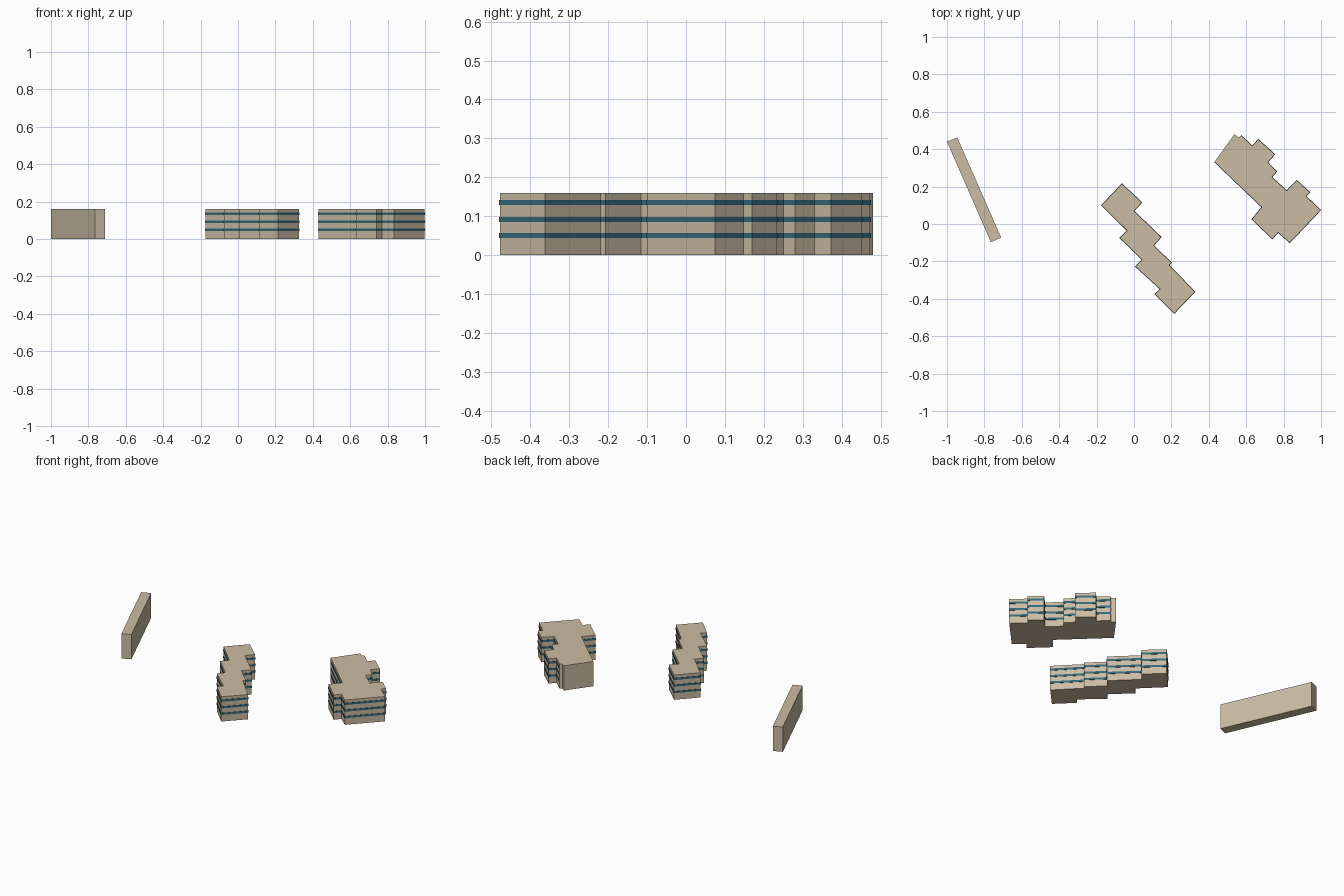
import bpy, bmesh
from mathutils import Vector

if "Cube" in bpy.data.objects:
    bpy.data.objects.remove(bpy.data.objects["Cube"])

HEIGHT = 0.16
BAND_Z = (0.05, 0.092, 0.135)
BAND_H = 0.013
PROUD = 0.002


def material(name, rgb):
    m = bpy.data.materials.new(name)
    m.diffuse_color = (*rgb, 1)
    m.use_nodes = True
    m.node_tree.nodes["Principled BSDF"].inputs["Base Color"].default_value = m.diffuse_color
    return m


stone = material("tan_stone", (0.60, 0.50, 0.37))
glass = material("blue_glass", (0.035, 0.14, 0.19))


def finish(bm, name, mat):
    me = bpy.data.meshes.new(name)
    bm.to_mesh(me)
    bm.free()
    me.materials.append(mat)
    ob = bpy.data.objects.new(name, me)
    bpy.context.collection.objects.link(ob)
    return ob


def block(name, outline):
    """Extrude a footprint to a flat-roofed block."""
    bm = bmesh.new()
    base = bm.faces.new([bm.verts.new((x, y, 0)) for x, y in outline])
    ext = bmesh.ops.extrude_face_region(bm, geom=[base], use_keep_orig=True)
    top = [v for v in ext["geom"] if isinstance(v, bmesh.types.BMVert)]
    bmesh.ops.translate(bm, vec=(0, 0, HEIGHT), verts=top)
    bmesh.ops.recalc_face_normals(bm, faces=bm.faces)
    return finish(bm, name, stone)


def offset(outline, d):
    """Mitred outward offset of a clockwise outline."""
    pts = [Vector(p) for p in outline]
    out = []
    for i, p in enumerate(pts):
        a = (p - pts[i - 1]).normalized()
        b = (pts[(i + 1) % len(pts)] - p).normalized()
        na, nb = Vector((-a.y, a.x)), Vector((-b.y, b.x))
        out.append(p + (na + nb) * d / (1 + na.dot(nb)))
    return out


def window_bands(name, outline, blank=()):
    """Thin raised strips round the walls, leaving blank edges bare."""
    outer = offset(outline, PROUD)
    n = len(outline)
    bm = bmesh.new()
    for zc in BAND_Z:
        z0, z1 = zc - BAND_H / 2, zc + BAND_H / 2
        loops = []
        for w, o in zip(outline, outer):
            loops.append([bm.verts.new((p[0], p[1], z)) for p, z in
                          ((w, z0), (o, z0), (o, z1), (w, z1))])
        for i in range(n):
            if i in blank:
                continue
            a, b = loops[i], loops[(i + 1) % n]
            for k in range(3):
                bm.faces.new((b[k], a[k], a[k + 1], b[k + 1]))
    loose = [v for v in bm.verts if not v.link_faces]
    bmesh.ops.delete(bm, geom=loose, context='VERTS')
    return finish(bm, name, glass)


# Plain slab on the left
slab = [(-1, 0.44), (-0.945, 0.463), (-0.71, -0.073), (-0.765, -0.097)]
# Stepped narrow building in the middle
middle = [(-0.065, 0.215), (0.042, 0.115), (0.0, 0.07), (0.145, -0.07),
          (0.105, -0.115), (0.2, -0.207), (0.188, -0.22), (0.325, -0.362),
          (0.215, -0.478), (0.112, -0.375), (0.14, -0.348), (0.008, -0.228),
          (0.043, -0.19), (-0.075, -0.075), (-0.037, -0.035), (-0.173, 0.1)]
# Stepped wide building on the right, first three edges are blank wall
right = [(0.43, 0.332), (0.537, 0.48), (0.56, 0.462), (0.573, 0.473),
         (0.633, 0.417), (0.665, 0.452), (0.753, 0.372), (0.715, 0.33),
         (0.763, 0.28), (0.737, 0.25), (0.817, 0.178), (0.87, 0.233),
         (0.94, 0.17), (0.92, 0.148), (0.998, 0.074), (0.833, -0.1),
         (0.77, -0.045), (0.74, -0.08), (0.63, 0.025), (0.683, 0.09)]

block("plain_slab", slab)
block("middle_building", middle)
window_bands("middle_window_bands", middle)
block("right_building", right)
window_bands("right_window_bands", right, blank=(0, 1, 2))
